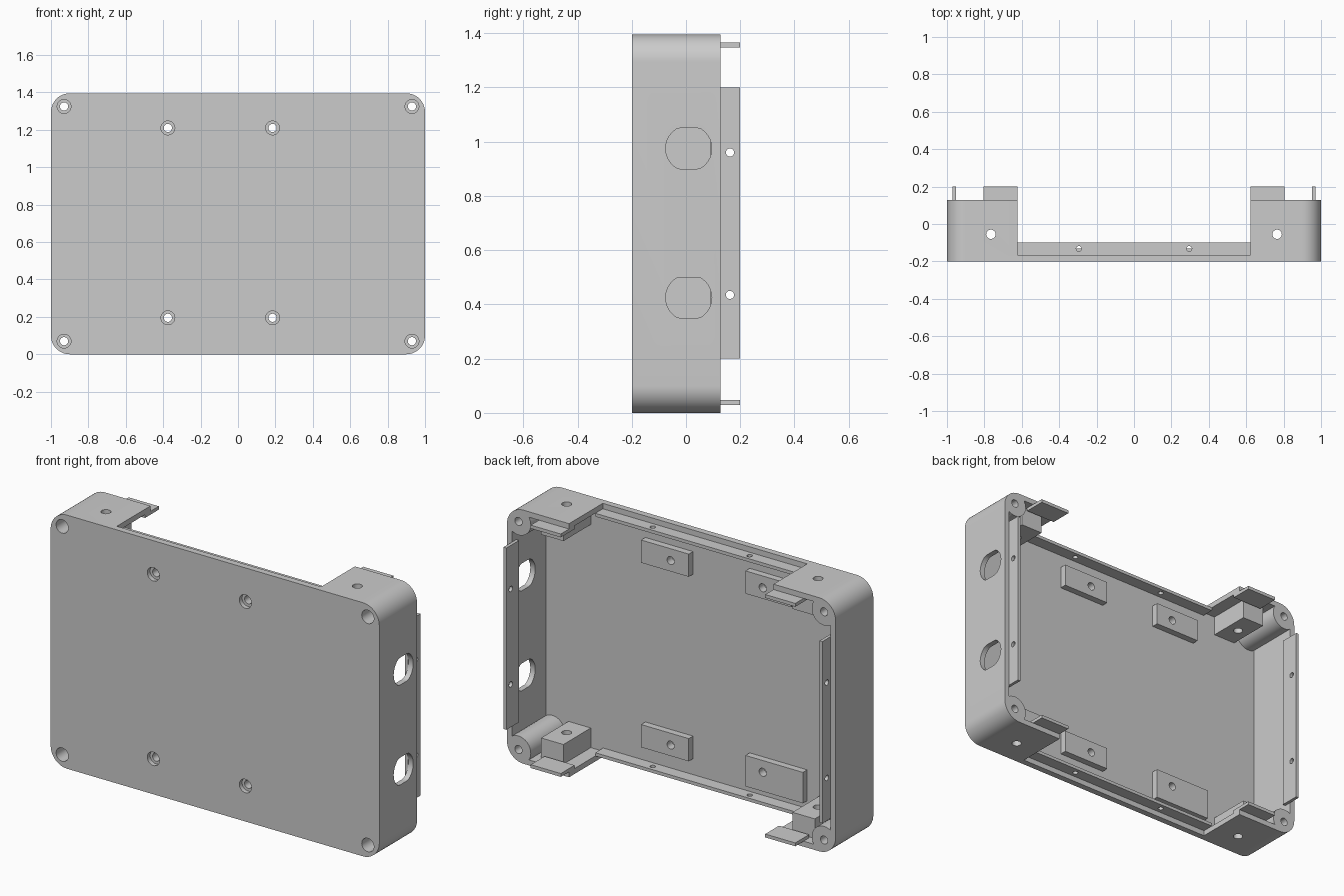
import bpy, bmesh, math
from mathutils import Matrix, Vector

old = bpy.data.objects.get("Cube")
if old:
    bpy.data.objects.remove(old, do_unlink=True)

H = 1.395                      # height
FRONT, FLOOR, RIM, BACK = -0.2, -0.168, 0.128, 0.2
WALL = 0.03
NOTCH = 0.622                  # half width of the top and bottom openings

grey = bpy.data.materials.new("grey_plastic")
grey.use_nodes = True
grey.diffuse_color = (0.6, 0.6, 0.6, 1)
grey.node_tree.nodes["Principled BSDF"].inputs["Base Color"].default_value = (0.6, 0.6, 0.6, 1)


def finish(name, bm):
    bmesh.ops.recalc_face_normals(bm, faces=bm.faces)
    mesh = bpy.data.meshes.new(name)
    bm.to_mesh(mesh)
    bm.free()
    mesh.materials.append(grey)
    ob = bpy.data.objects.new(name, mesh)
    bpy.context.collection.objects.link(ob)
    return ob


def box(name, x, y, z):
    bm = bmesh.new()
    bmesh.ops.create_cube(bm, size=1)
    lo, hi = Vector((min(x), min(y), min(z))), Vector((max(x), max(y), max(z)))
    for v in bm.verts:
        v.co = Vector([(lo[i] + hi[i]) / 2 + v.co[i] * (hi[i] - lo[i]) for i in range(3)])
    return finish(name, bm)


def rod(name, axis, centre, radius, length, flat=None):
    """Cylinder along an axis; flat clips it in z."""
    bm = bmesh.new()
    turn = {"x": Matrix.Rotation(math.pi / 2, 4, "Y"),
            "y": Matrix.Rotation(math.pi / 2, 4, "X"),
            "z": Matrix.Identity(4)}[axis]
    bmesh.ops.create_cone(bm, cap_ends=True, segments=32, radius1=radius,
                          radius2=radius, depth=length, matrix=turn)
    for v in bm.verts:
        if flat:
            v.co.z = max(-flat, min(flat, v.co.z))
        v.co += Vector(centre)
    return finish(name, bm)


def rounded_slab(name, inset, radius, y0, y1):
    """Rounded rectangle in x and z, extruded along y."""
    bm = bmesh.new()
    cx, cz = 1 - inset - radius, H / 2 - inset - radius
    ring = []
    for q, (sx, sz) in enumerate([(1, 1), (-1, 1), (-1, -1), (1, -1)]):
        for i in range(13):
            a = (q + i / 12) * math.pi / 2
            ring.append(bm.verts.new((sx * cx + radius * math.cos(a), y0,
                                      H / 2 + sz * cz + radius * math.sin(a))))
    face = bm.faces.new(ring)
    new = bmesh.ops.extrude_face_region(bm, geom=[face])["geom"]
    bmesh.ops.translate(bm, vec=(0, y1 - y0, 0),
                        verts=[g for g in new if isinstance(g, bmesh.types.BMVert)])
    return finish(name, bm)


def cut(target, cutters):
    """Subtract the cutters from the target and discard them."""
    bpy.context.view_layer.objects.active = target
    for c in cutters:
        m = target.modifiers.new("cut", "BOOLEAN")
        m.operation, m.solver, m.object = "DIFFERENCE", "EXACT", c
        bpy.ops.object.modifier_apply(modifier=m.name)
        bpy.data.objects.remove(c, do_unlink=True)


corners = [(x, z) for x in (-0.93, 0.93) for z in (0.07, H - 0.07)]
mounts = [(x, z) for x in (-0.375, 0.185) for z in (0.195, H - 0.185)]

# Shell: hollow tray that leaves round screw posts in its corners
case_shell = rounded_slab("case_shell", 0, 0.1, FRONT, RIM)
cavity = rounded_slab("cavity", WALL, 0.07, FLOOR, 0.4)
cut(cavity, [rod("post", "y", (x, 0, z), 0.075, 2) for x, z in corners])
cut(case_shell, [cavity])

# Openings in the top and bottom walls
cut(case_shell, [box("notch", (-NOTCH, NOTCH), (-0.165, 0.4), z)
                 for z in ((-0.1, WALL + 0.01), (H - WALL - 0.01, H + 0.1))])

# Screw holes with counterbores, connector holes, wall holes
for places, depth in ((corners, 0.15), (mounts, 0.024)):
    for x, z in places:
        cut(case_shell, [rod("hole", "y", (x, 0, z), 0.022, 1),
                         rod("bore", "y", (x, FRONT, z), 0.037, 2 * depth)])
cut(case_shell, [rod("port", "x", (1, 0.01, z), 0.085, 0.3, 0.075) for z in (0.425, 0.975)])
cut(case_shell, [rod("wall_hole", "z", (s * 0.765, -0.055, H / 2), 0.025, 2) for s in (-1, 1)])

# Mounting pads on the inside of the front plate
for i, (x, z) in enumerate(mounts):
    xs = (0.075, 0.365) if x > 0 else (-0.27, -0.55)
    zs = (z - 0.06, z + 0.065)
    if x < 0 and z < 0.5:
        xs, zs = (-0.27, -0.62), (z - 0.105, z + 0.065)
    pad = box(f"mounting_pad_{i + 1}", xs, (FLOOR, FLOOR + 0.037), zs)
    cut(pad, [rod("hole", "y", (x, 0, z), 0.022, 1)])

for side, s in (("left", 1), ("right", -1)):
    # Long locating lip inside each side wall
    lip = box(f"{side}_side_lip", (s * 0.953, s * 0.9705), (0.09, BACK), (0.2, 1.2))
    cut(lip, [rod("hole", "x", (s, 0.162, z), 0.015, 0.3) for z in (0.435, 0.96)])
    for level, z in (("lower", lambda h: h), ("upper", lambda h: H - h)):
        # Drilled block and short locating tab beside each opening
        block = box(f"{level}_{side}_block", (s * 0.697, s * 0.833), (FLOOR - 0.005, 0.07),
                    (z(0.025), z(0.138)))
        cut(block, [rod("hole", "z", (s * 0.765, -0.055, H / 2), 0.025, 2)])
        box(f"{level}_{side}_tab", (s * NOTCH, s * 0.805), (0.08, BACK), (z(0.0295), z(0.048)))

# Low rails along the openings
for level, zs in (("lower", (WALL, 0.048)), ("upper", (H - 0.048, H - WALL))):
    rail = box(f"{level}_rail", (-NOTCH, NOTCH), (FLOOR - 0.005, -0.1), zs)
    cut(rail, [rod("hole", "z", (x, -0.132, H / 2), 0.014, 2) for x in (-0.295, 0.295)])

# Smooth the curved walls and keep the edges crisp
bpy.ops.object.select_all(action="DESELECT")
for ob in bpy.context.scene.objects:
    if ob.type == "MESH":
        ob.select_set(True)
        bpy.context.view_layer.objects.active = ob
bpy.ops.object.shade_smooth_by_angle(angle=math.radians(30))
